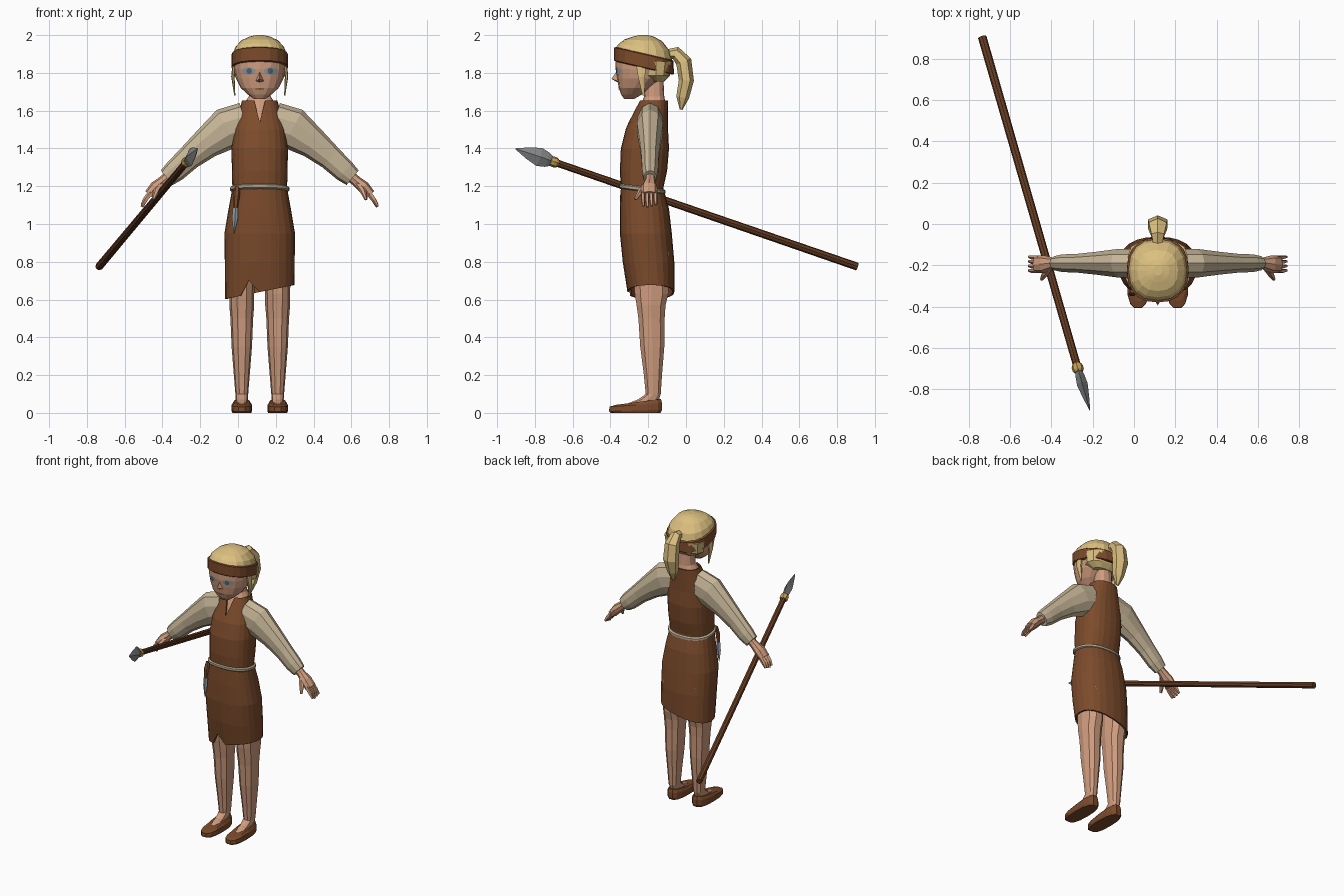
import bpy, bmesh, math
from mathutils import Vector
from mathutils.bvhtree import BVHTree

cube = bpy.data.objects.get("Cube")
if cube:
    bpy.data.objects.remove(cube, do_unlink=True)

MID = 0.115  # the body's own centre line
ARM_Y = -0.19


def material(name, code):
    rgb = [((int(code[i:i + 2], 16) / 255 + 0.055) / 1.055) ** 2.4 for i in (0, 2, 4)]
    m = bpy.data.materials.new(name)
    m.use_nodes = True
    m.diffuse_color = (*rgb, 1)
    m.node_tree.nodes["Principled BSDF"].inputs["Base Color"].default_value = (*rgb, 1)
    return m


skin = material("skin", "cf9c7e")
leather = material("brown leather", "7c4b2b")
linen = material("beige linen", "c6b597")
blond = material("blond hair", "dcc080")
steel = material("grey steel", "8a8b8c")
eye_blue = material("eye blue grey", "8f9aa3")
iris_grey = material("dark iris", "56636e")
rope = material("pale rope", "b5a88f")
wood = material("dark wood", "673d23")
gold = material("straw binding", "c3a04f")


def finish(name, bm, mat):
    bmesh.ops.recalc_face_normals(bm, faces=bm.faces)
    me = bpy.data.meshes.new(name)
    bm.to_mesh(me)
    bm.free()
    me.materials.append(mat)
    ob = bpy.data.objects.new(name, me)
    bpy.context.collection.objects.link(ob)
    return ob


def skin_rings(name, loops, mat, caps=True):
    """Bridge consecutive closed loops of points."""
    bm = bmesh.new()
    rings = [[bm.verts.new(p) for p in loop] for loop in loops]
    n = len(rings[0])
    for a, b in zip(rings, rings[1:]):
        for i in range(n):
            j = (i + 1) % n
            bm.faces.new((a[i], a[j], b[j], b[i]))
    if caps:
        bm.faces.new(rings[0])
        bm.faces.new(rings[-1])
    return finish(name, bm, mat)


def power(v, e):
    return math.copysign(abs(v) ** e, v)


def column(name, rings, mat, cx=MID, n=16, caps=True, e=0.85):
    """Rings of (z, half width, front y, back y, optional tilt)."""
    loops = []
    for z, rx, yf, yb, *tilt in rings:
        k = tilt[0] if tilt else 0
        loop = []
        for i in range(n):
            a = 2 * math.pi * i / n
            dy = (yb - yf) / 2 * power(math.sin(a), e)
            loop.append((cx + rx * power(math.cos(a), e), (yf + yb) / 2 + dy, z + k * dy))
        loops.append(loop)
    return skin_rings(name, loops, mat, caps)


def tube(name, path, mat, n=8, ref=(0, 1, 0)):
    """Path of (x, y, z, half width, half width along ref)."""
    pts = [Vector(p[:3]) for p in path]
    loops = []
    for i, p in enumerate(path):
        t = (pts[min(i + 1, len(pts) - 1)] - pts[max(i - 1, 0)]).normalized()
        v = Vector(ref)
        v = (v - t * v.dot(t)).normalized()
        u = v.cross(t)
        angles = [2 * math.pi * k / n for k in range(n)]
        loops.append([pts[i] + u * p[3] * math.cos(a) + v * p[4] * math.sin(a) for a in angles])
    return skin_rings(name, loops, mat)


# Tunic with a dipped neckline and a slanted, notched hem
tunic = column("tunic", [
    (1.655, .093, -.245, -.095), (1.5, .138, -.32, -.095), (1.4, .15, -.345, -.09),
    (1.28, .147, -.35, -.10), (1.19, .145, -.345, -.12), (1.08, .165, -.35, -.09),
    (.95, .187, -.35, -.075), (.8, .185, -.335, -.062), (.64, .183, -.31, -.062)],
    leather, n=24, caps=False)
for v in tunic.data.vertices:
    if v.co.z > 1.65 and v.co.y < -.2 and abs(v.co.x - MID) < .01:
        v.co.y, v.co.z = -.303, 1.54
    elif v.co.z < .65:
        v.co.z += .2 * (v.co.x - MID)
front_hem = [v for v in tunic.data.vertices if v.co.z < .7 and v.co.y < -.25]
notch = min(front_hem, key=lambda v: abs(v.co.x - .05))
notch.co.z = .70
thick = tunic.modifiers.new("cloth", "SOLIDIFY")
thick.thickness = .01
thick.offset = -1

# Belt
column("belt", [(1.172, .148, -.347, -.117, -.13), (1.178, .157, -.356, -.108, -.13),
                (1.192, .157, -.356, -.108, -.13), (1.198, .148, -.347, -.117, -.13)],
       rope, n=24)

# Neck and upper chest
column("neck", [(1.48, .12, -.308, -.11), (1.64, .082, -.236, -.108),
                (1.675, .058, -.222, -.115), (1.78, .052, -.22, -.12)], skin, n=12)

# Head
face = column("head", [
    (1.662, .03, -.328, -.275), (1.685, .062, -.343, -.235), (1.72, .1, -.356, -.19),
    (1.77, .126, -.365, -.13), (1.82, .137, -.372, -.1), (1.88, .14, -.372, -.085),
    (1.93, .12, -.35, -.1)], skin)

nose = bmesh.new()
bridge, tip, left, right, low = [nose.verts.new(p) for p in (
    (MID, -.366, 1.81), (MID, -.395, 1.768), (MID + .024, -.355, 1.755),
    (MID - .024, -.355, 1.755), (MID, -.358, 1.748))]
for f in ((bridge, tip, left), (bridge, right, tip), (tip, low, left), (tip, right, low)):
    nose.faces.new(f)
finish("nose", nose, skin)

# Thin face plates laid on the head's surface
tree = BVHTree.FromPolygons([v.co for v in face.data.vertices],
                            [p.vertices for p in face.data.polygons])


def plate(name, x, z, rx, rz, mat, lift, n=12):
    def on_face(px, pz):
        return tree.ray_cast(Vector((px, -1, pz)), Vector((0, 1, 0)))[0] - Vector((0, lift, 0))
    bm = bmesh.new()
    centre = bm.verts.new(on_face(x, z))
    rim = [bm.verts.new(on_face(x + rx * math.cos(2 * math.pi * i / n),
                                z + rz * math.sin(2 * math.pi * i / n))) for i in range(n)]
    for i in range(n):
        bm.faces.new((centre, rim[i], rim[(i + 1) % n]))
    ob = finish(name, bm, mat)
    if ob.data.polygons[0].normal.y > 0:
        ob.data.flip_normals()


# Hair: dome, nape, ponytail
column("hair_dome", [
    (1.86, .143, -.372, -.072, -.23), (1.9, .142, -.372, -.073, -.23),
    (1.935, .13, -.355, -.085, -.15), (1.972, .098, -.325, -.125, -.05),
    (1.992, .055, -.28, -.17), (2.0, .02, -.25, -.2)], blond)
column("nape_hair", [(1.755, .09, -.19, -.115), (1.785, .138, -.235, -.085),
                     (1.86, .146, -.25, -.07)], blond, n=12)
column("headband", [(1.825, .143, -.372, -.07, -.23), (1.83, .15, -.38, -.064, -.23),
                    (1.898, .149, -.38, -.066, -.23), (1.903, .141, -.37, -.075, -.23)],
       leather, n=20)
tube("ponytail", [(MID, -.10, 1.90, .025, .025), (MID, -.055, 1.905, .035, .035),
                  (MID, -.012, 1.86, .042, .05), (MID, .002, 1.76, .04, .055),
                  (MID, -.018, 1.67, .034, .038), (MID, -.026, 1.605, .007, .01)],
     blond, n=6, ref=(1, 0, 0))

# Paired parts
for side, s in (("left", 1), ("right", -1)):
    def m(path):
        return [(MID + s * (p[0] - MID), *p[1:]) for p in path]

    plate(side + "_eye", MID + s * .058, 1.81, .037, .02, eye_blue, .004)
    plate(side + "_iris", MID + s * .056, 1.81, .015, .016, iris_grey, .006, 8)
    tube(side + "_hair_lock", m([(.25, -.24, 1.86, .008, .03), (.257, -.235, 1.78, .009, .022),
                                 (.247, -.225, 1.68, .003, .006)]), blond, n=6)
    tube(side + "_sleeve", m([
        (.19, ARM_Y, 1.535, .11, .07), (.29, ARM_Y, 1.505, .112, .073),
        (.40, ARM_Y, 1.425, .082, .058), (.49, ARM_Y, 1.35, .066, .048),
        (.565, ARM_Y, 1.28, .06, .045), (.607, ARM_Y, 1.245, .05, .036)]), linen, n=10)
    tube(side + "_palm", m([
        (.585, ARM_Y, 1.262, .03, .026), (.625, ARM_Y, 1.228, .028, .028),
        (.665, -.195, 1.195, .033, .043), (.70, -.195, 1.155, .028, .043)]), skin, n=8)
    for i in range(4):
        y = -.228 + i * .022
        tip_z = 1.09 + .006 * abs(i - 1)
        tube(f"{side}_finger_{i + 1}", m([
            (.69, y, 1.168, .016, .011), (.72, y, 1.128, .014, .011),
            (.738, y + .003, tip_z, .008, .007)]), skin, n=5)
    tube(side + "_thumb", m([(.635, -.205, 1.215, .018, .016), (.662, -.24, 1.175, .017, .016),
                             (.678, -.268, 1.13, .008, .008)]), skin, n=6)

    cx = MID + s * .095
    column(side + "_leg", [
        (.04, .03, -.34, -.15), (.072, .032, -.255, -.14), (.1, .034, -.215, -.132),
        (.2, .042, -.225, -.125), (.35, .054, -.245, -.112), (.5, .06, -.255, -.11),
        (.57, .066, -.265, -.105), (.63, .066, -.275, -.09), (.85, .07, -.285, -.085)],
        skin, cx=cx, n=10)
    column(side + "_shoe", [
        (0, .05, -.4, -.132), (.012, .055, -.41, -.124, .03), (.042, .054, -.408, -.124, .07),
        (.058, .043, -.375, -.13, .13)], leather, cx=cx, n=14, e=.75)

plate("mouth", MID, 1.715, .026, .004, leather, .003, 8)

# Spear, laid out along one straight line
tail, neck_end = Vector((-.735, .905, .775)), Vector((-.275, -.69, 1.325))
axis = (neck_end - tail).normalized()


def along(distance, w, d):
    return (*(neck_end + axis * distance), w, d)


UP = (0, 0, 1)
length = (neck_end - tail).length
tube("spear_shaft", [along(-length, .021, .021), along(.03, .019, .019)], wood, 8, UP)
tube("spear_binding", [along(-.012, .022, .022), along(0, .028, .028),
                       along(.018, .028, .028), along(.03, .022, .022)], gold, 8, UP)
tube("spear_head", [along(.02, .016, .024), along(.05, .022, .04), along(.095, .026, .05),
                    along(.16, .016, .032), along(.232, .002, .003)], steel, 4, UP)

# Knife hanging from the belt
tube("knife_grip", [(-.005, -.325, 1.195, .014, .012), (-.008, -.338, 1.15, .018, .012),
                    (-.013, -.34, 1.085, .012, .01)], leather, 6)
tube("knife_blade", [(-.013, -.34, 1.09, .014, .006), (-.016, -.34, 1.03, .016, .006),
                     (-.022, -.336, .95, .002, .002)], eye_blue, 4)
